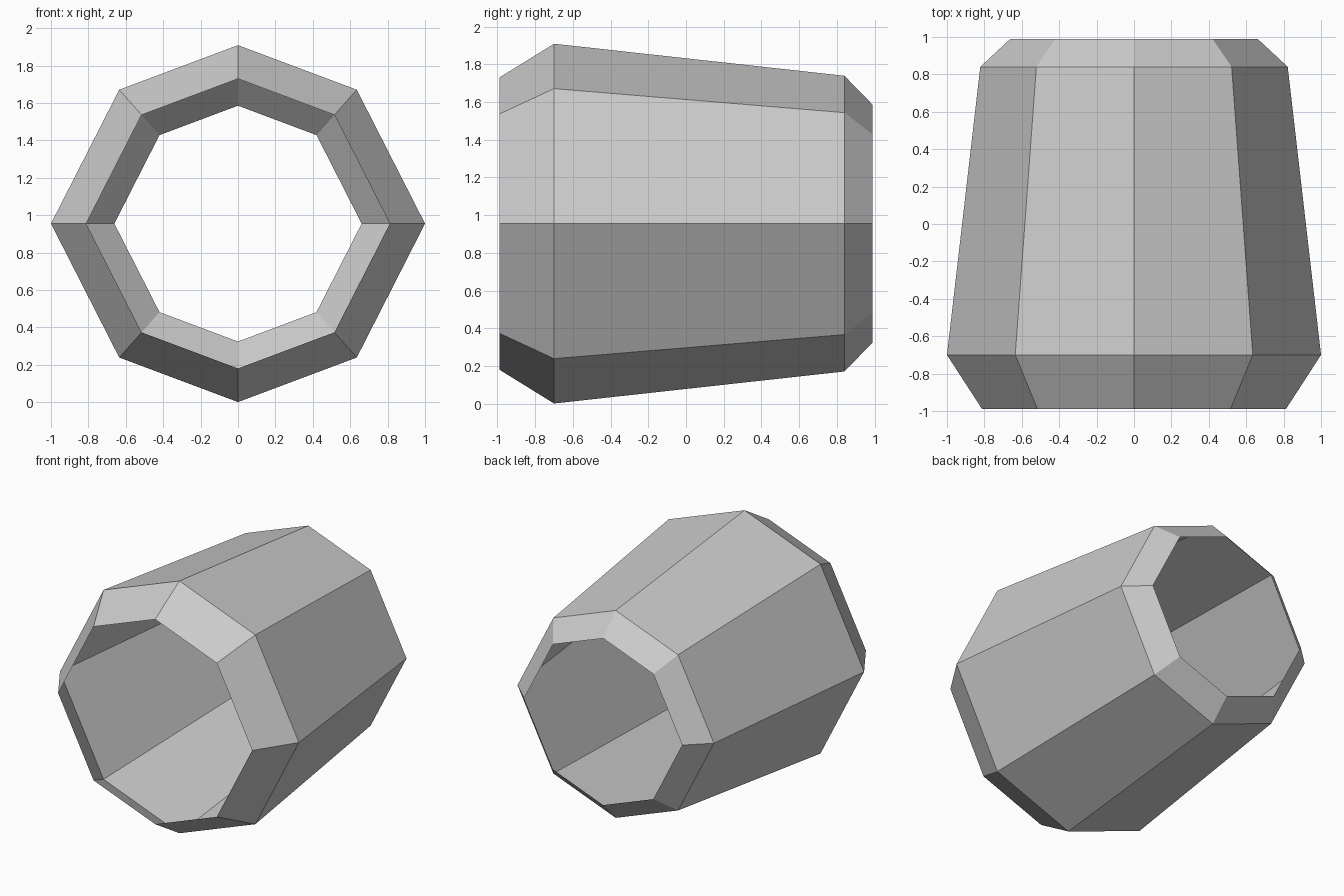
import bpy
import bmesh

# Remove the default object
cube = bpy.data.objects.get("Cube")
if cube:
    bpy.data.objects.remove(cube, do_unlink=True)

# Single grey material
grey = bpy.data.materials.new("light_grey")
grey.use_nodes = True
colour = (0.6, 0.6, 0.6, 1.0)
grey.diffuse_color = colour
grey.node_tree.nodes["Principled BSDF"].inputs["Base Color"].default_value = colour

# Eight-sided section (x, z) and the rings along y as (y, scale)
CENTRE_Z = 0.955
quarter = [(1.0, 0.0), (0.635, 0.716), (0.0, 0.954)]
upper = quarter + [(-x, z) for x, z in quarter[1::-1]]
section = upper + [(x, -z) for x, z in upper[-2:0:-1]]
rings = [(-0.99, 0.812), (-0.70, 1.0), (0.84, 0.822), (0.99, 0.661)]

# Open, thin-walled tapered barrel with a chamfered lip at each end
bm = bmesh.new()
loops = [[bm.verts.new((x * s, y, CENTRE_Z + z * s)) for x, z in section]
         for y, s in rings]
count = len(section)
for front, back in zip(loops, loops[1:]):
    for i in range(count):
        j = (i + 1) % count
        bm.faces.new((front[i], back[i], back[j], front[j]))

# Make the faces point away from the barrel axis
bm.normal_update()
for face in bm.faces:
    c = face.calc_center_median()
    if face.normal.x * c.x + face.normal.z * (c.z - CENTRE_Z) < 0:
        face.normal_flip()

mesh = bpy.data.meshes.new("barrel_shell")
bm.to_mesh(mesh)
bm.free()
mesh.materials.append(grey)
barrel = bpy.data.objects.new("barrel_shell", mesh)
bpy.context.collection.objects.link(barrel)
